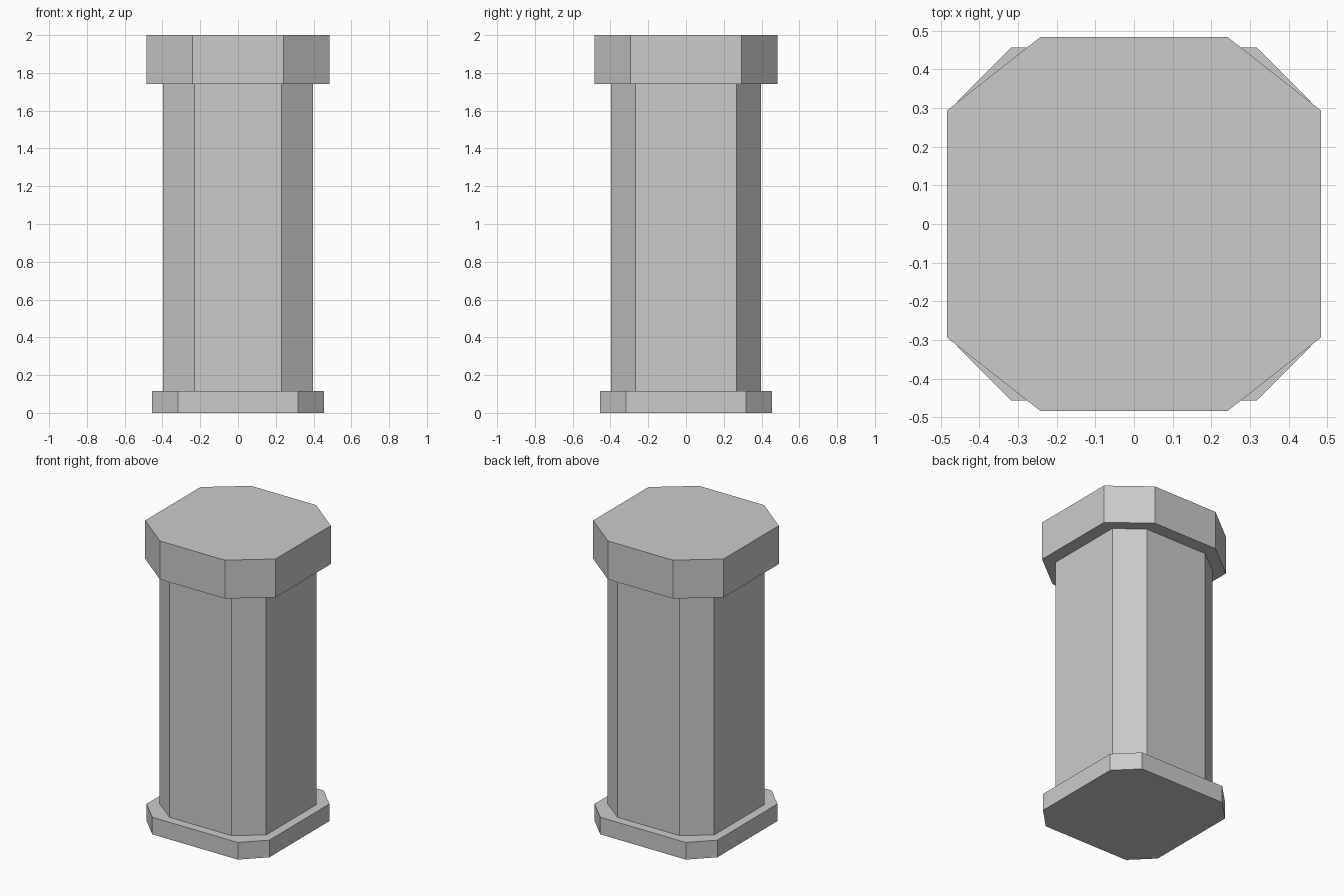
import bpy
import bmesh

if "Cube" in bpy.data.objects:
    bpy.data.objects.remove(bpy.data.objects["Cube"])


def octagonal_block(name, half, flat_x, flat_y, z0, z1):
    """Square block with chamfered corners; flat_x / flat_y are half widths of the flats."""
    outline = [(flat_x, -half), (half, -flat_y), (half, flat_y), (flat_x, half),
               (-flat_x, half), (-half, flat_y), (-half, -flat_y), (-flat_x, -half)]
    bm = bmesh.new()
    face = bm.faces.new([bm.verts.new((x, y, z0)) for x, y in outline])
    top = bmesh.ops.extrude_face_region(bm, geom=[face], use_keep_orig=True)
    verts = [g for g in top["geom"] if isinstance(g, bmesh.types.BMVert)]
    bmesh.ops.translate(bm, verts=verts, vec=(0, 0, z1 - z0))
    bmesh.ops.recalc_face_normals(bm, faces=bm.faces)
    mesh = bpy.data.meshes.new(name)
    bm.to_mesh(mesh)
    bm.free()
    obj = bpy.data.objects.new(name, mesh)
    bpy.context.collection.objects.link(obj)
    return obj


BASE_TOP, SHAFT_TOP, HEIGHT = 0.115, 1.742, 2.0

# Foot plate, column shaft and overhanging cap
octagonal_block("base", 0.456, 0.318, 0.318, 0.0, BASE_TOP)
octagonal_block("shaft", 0.397, 0.231, 0.268, BASE_TOP, SHAFT_TOP)
octagonal_block("cap", 0.484, 0.241, 0.293, SHAFT_TOP, HEIGHT)
